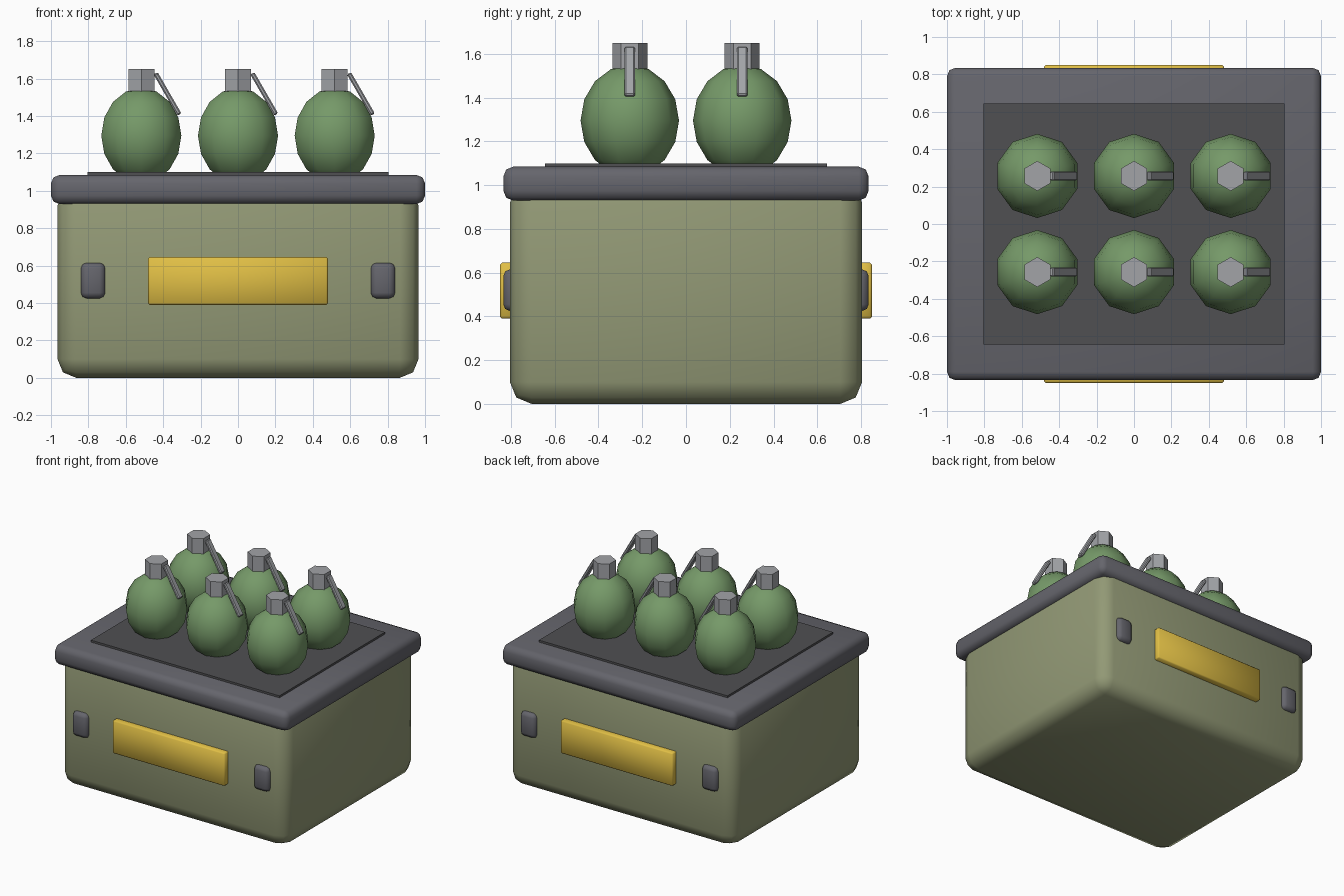
import bpy, bmesh, math
from mathutils import Matrix

if "Cube" in bpy.data.objects:
    bpy.data.objects.remove(bpy.data.objects["Cube"])


def material(name, rgb):
    m = bpy.data.materials.new(name)
    m.diffuse_color = (*rgb, 1)
    m.use_nodes = True
    m.node_tree.nodes["Principled BSDF"].inputs["Base Color"].default_value = m.diffuse_color
    return m


OLIVE = material("olive", (0.29, 0.32, 0.18))
GREEN = material("green", (0.18, 0.32, 0.14))
YELLOW = material("yellow", (0.75, 0.52, 0.06))
DARK = material("dark_grey", (0.13, 0.13, 0.15))
LINER = material("liner_grey", (0.08, 0.08, 0.085))
STEEL = material("steel", (0.36, 0.37, 0.39))


def finish(name, bm, mat, smooth=False):
    bmesh.ops.recalc_face_normals(bm, faces=bm.faces)
    me = bpy.data.meshes.new(name)
    bm.to_mesh(me)
    bm.free()
    me.materials.append(mat)
    for p in me.polygons:
        p.use_smooth = smooth
    ob = bpy.data.objects.new(name, me)
    bpy.context.collection.objects.link(ob)
    return ob


def box(name, center, size, mat, bevel=0.0, segments=2, tilt=0.0, smooth=True):
    """Box with rounded edges, optionally tilted about y."""
    bm = bmesh.new()
    bmesh.ops.create_cube(bm, size=1)
    bmesh.ops.scale(bm, vec=size, verts=bm.verts)
    if bevel:
        bmesh.ops.bevel(bm, geom=bm.edges[:], offset=bevel, segments=segments,
                        profile=0.5, affect='EDGES')
    bmesh.ops.transform(bm, verts=bm.verts,
                        matrix=Matrix.Translation(center) @ Matrix.Rotation(tilt, 4, 'Y'))
    return finish(name, bm, mat, smooth and bevel > 0)


def lathe(name, center, profile, sides, mat, smooth):
    """Closed turned solid from (radius, z) points, one corner on +y."""
    bm = bmesh.new()
    rings = []
    for r, z in profile:
        if r < 1e-6:
            rings.append([bm.verts.new((0, 0, z))] * sides)
        else:
            angles = [math.pi / 2 + math.tau * k / sides for k in range(sides)]
            rings.append([bm.verts.new((r * math.cos(a), r * math.sin(a), z)) for a in angles])
    for lo, hi in zip(rings, rings[1:]):
        for k in range(sides):
            j = (k + 1) % sides
            bm.faces.new(list(dict.fromkeys((lo[k], lo[j], hi[j], hi[k]))))
    for ring in (rings[0], rings[-1]):
        if ring[0] is not ring[1]:
            bm.faces.new(ring)
    bmesh.ops.translate(bm, verts=bm.verts, vec=center)
    return finish(name, bm, mat, smooth)


# Crate body, lid rim and dark liner
box("crate_body", (0, 0, 0.51), (1.93, 1.61, 1.02), OLIVE, 0.1)
box("crate_lid", (0, 0, 1.007), (2.0, 1.67, 0.155), DARK, 0.045)
box("lid_liner", (0, 0, 1.075), (1.61, 1.29, 0.05), LINER)

# Label plate and two latches on front and back
for side, s in (("front", -1), ("back", 1)):
    box(f"{side}_label_plate", (0, s * 0.81, 0.518), (0.96, 0.08, 0.255), YELLOW, 0.008, 1)
    for hand, x in (("left", -0.775), ("right", 0.775)):
        box(f"{side}_{hand}_latch", (x, s * 0.795, 0.52), (0.13, 0.08, 0.19), DARK, 0.03)

# Grenades: egg-shaped body, hexagonal cap and sloping lever
RINGS = 8
egg = [(0.225 * math.sin(math.pi * i / RINGS), -0.255 * math.cos(math.pi * i / RINGS))
       for i in range(RINGS + 1)]
n = 0
for x in (-0.517, 0, 0.517):
    for y in (-0.257, 0.257):
        n += 1
        lathe(f"grenade_body_{n}", (x, y, 1.295), egg, 10, GREEN, True)
        lathe(f"grenade_cap_{n}", (x, y, 1.58), [(0.08, -0.06), (0.08, 0.07)], 6, STEEL, False)
        box(f"grenade_lever_{n}", (x + 0.14, y, 1.518), (0.025, 0.05, 0.255), STEEL,
            0.007, 1, math.radians(-30), False)
